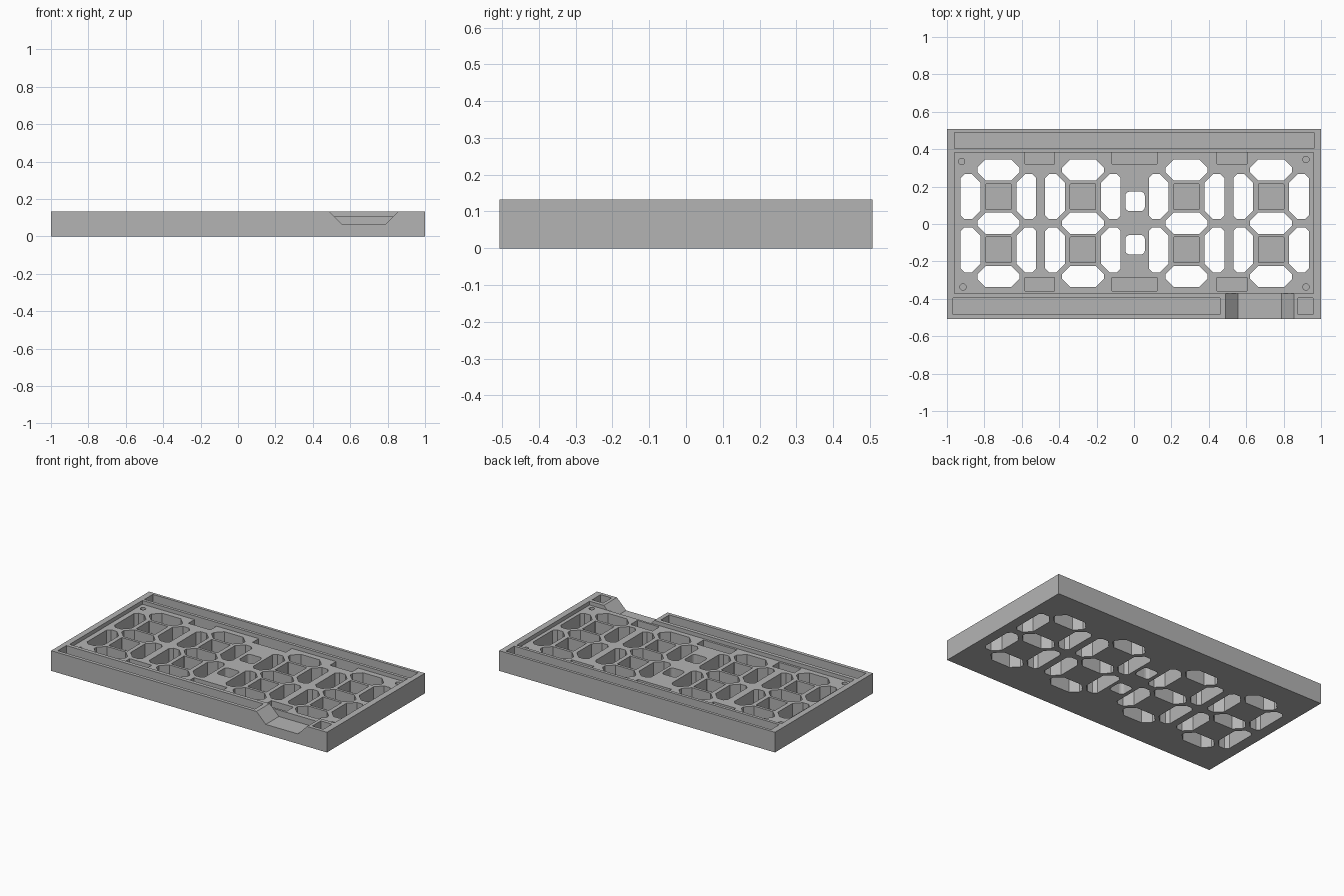
import bpy, bmesh, math

if "Cube" in bpy.data.objects:
    bpy.data.objects.remove(bpy.data.objects["Cube"])

H = 0.132           # overall height
RECESS_Z = 0.107    # floor of the shallow tray
POCKET_Z = 0.03     # floor of the blind pockets
TOP = 0.2           # cutters reach above the body
CY = 0.004          # y centre of the digit layout

grey = bpy.data.materials.new("light_grey_plastic")
grey.diffuse_color = (0.456, 0.456, 0.456, 1)
grey.use_nodes = True
grey.node_tree.nodes["Principled BSDF"].inputs["Base Color"].default_value = grey.diffuse_color


def rect(x0, x1, y0, y1):
    return [(x0, y0), (x1, y0), (x1, y1), (x0, y1)]


def chamfered(cx, cy, w, h, c):
    """Rectangle outline with all corners cut by c."""
    a, b = w / 2, h / 2
    return [(cx + x, cy + y) for x, y in (
        (-a + c, -b), (a - c, -b), (a, -b + c), (a, b - c),
        (a - c, b), (-a + c, b), (-a, b - c), (-a, -b + c))]


def rounded(cx, cy, s, r, n=4):
    """Square outline with rounded corners."""
    pts = []
    for k, (sx, sy) in enumerate(((1, 1), (-1, 1), (-1, -1), (1, -1))):
        for i in range(n + 1):
            t = math.pi / 2 * (k + i / n)
            pts.append((cx + sx * (s - r) + r * math.cos(t),
                        cy + sy * (s - r) + r * math.sin(t)))
    return pts


def add_prism(bm, outline, lo, hi, place=lambda x, y, d: (x, y, d)):
    """Extrude an outline from lo to hi along its depth axis."""
    a = [bm.verts.new(place(x, y, lo)) for x, y in outline]
    b = [bm.verts.new(place(x, y, hi)) for x, y in outline]
    bm.faces.new(a[::-1])
    bm.faces.new(b)
    n = len(a)
    for i in range(n):
        j = (i + 1) % n
        bm.faces.new((a[i], a[j], b[j], b[i]))


def make_object(name, prisms, **kw):
    bm = bmesh.new()
    for outline, lo, hi in prisms:
        add_prism(bm, outline, lo, hi, **kw)
    bmesh.ops.recalc_face_normals(bm, faces=bm.faces[:])
    me = bpy.data.meshes.new(name)
    bm.to_mesh(me)
    bm.free()
    me.materials.append(grey)
    ob = bpy.data.objects.new(name, me)
    bpy.context.collection.objects.link(ob)
    return ob


def cut(body, cutter):
    cutter.hide_render = True
    m = body.modifiers.new(cutter.name, 'BOOLEAN')
    m.operation = 'DIFFERENCE'
    m.solver = 'EXACT'
    m.object = cutter
    bpy.context.view_layer.objects.active = body
    bpy.ops.object.modifier_apply(modifier=m.name)
    bpy.data.objects.remove(cutter, do_unlink=True)


# main slab
body = make_object("display_housing", [(rect(-1, 1, -0.507, 0.507), 0, H)])

# shallow tray in the top
cut(body, make_object("tray_cutter", [(rect(-0.961, 0.959, -0.371, 0.383), RECESS_Z, TOP)]))

# sloped cable notch through the front wall
notch = [(0.556, 0.065), (0.789, 0.065), (0.921, 0.197), (0.424, 0.197)]
cut(body, make_object("notch_cutter", [(notch, -0.6, -0.371)],
                      place=lambda x, z, d: (x, d, z)))

# digit segments and colon, cut right through
through, pockets = [], []


def upright(cx, cy, s):
    """Vertical segment; s = -1 for the left side, 1 for the right."""
    a, b, big, small = 0.053, 0.12, 0.045, 0.02
    return [(cx + s * x, cy + y) for x, y in (
        (-a, -b + big), (-a + big, -b), (a - small, -b), (a, -b + small),
        (a, b - small), (a - small, b), (-a + big, b), (-a, b - big))]


for dx in (-0.725, -0.273, 0.281, 0.733):
    for dy in (-0.285, 0, 0.285):
        through.append((chamfered(dx, CY + dy, 0.226, 0.114, 0.045), -0.1, TOP))
    for dy in (-0.142, 0.142):
        for s in (-1, 1):
            through.append((upright(dx + s * 0.149, CY + dy, s), -0.1, TOP))
        # blind square pocket inside each loop
        pockets.append((chamfered(dx, CY + dy, 0.136, 0.136, 0.002), POCKET_Z, TOP))
for dy in (-0.115, 0.117):
    through.append((rounded(0.006, CY + dy, 0.052, 0.022), -0.1, TOP))

# clearance pockets along the tray edges
for x0, x1 in ((-0.584, -0.424), (-0.118, 0.123), (0.443, 0.603)):
    pockets.append((rect(x0, x1, 0.32, 0.383), 0.065, TOP))
    pockets.append((rect(x0, x1, -0.357, -0.287), 0.065, TOP))

# long hollows in the front and back walls
pockets.append((rect(-0.959, 0.963, 0.403, 0.488), POCKET_Z, TOP))
pockets.append((rect(-0.967, 0.461, -0.484, -0.396), POCKET_Z, TOP))
pockets.append((rect(0.878, 0.958, -0.484, -0.396), POCKET_Z, TOP))

# screw holes in the corners
for x, y in ((-0.922, 0.334), (0.919, 0.345), (-0.914, -0.337), (0.919, -0.337)):
    circle = [(x + 0.017 * math.cos(i * math.pi / 8), y + 0.017 * math.sin(i * math.pi / 8))
              for i in range(16)]
    pockets.append((circle, 0.04, TOP))

cut(body, make_object("segment_cutter", through))
cut(body, make_object("pocket_cutter", pockets))
